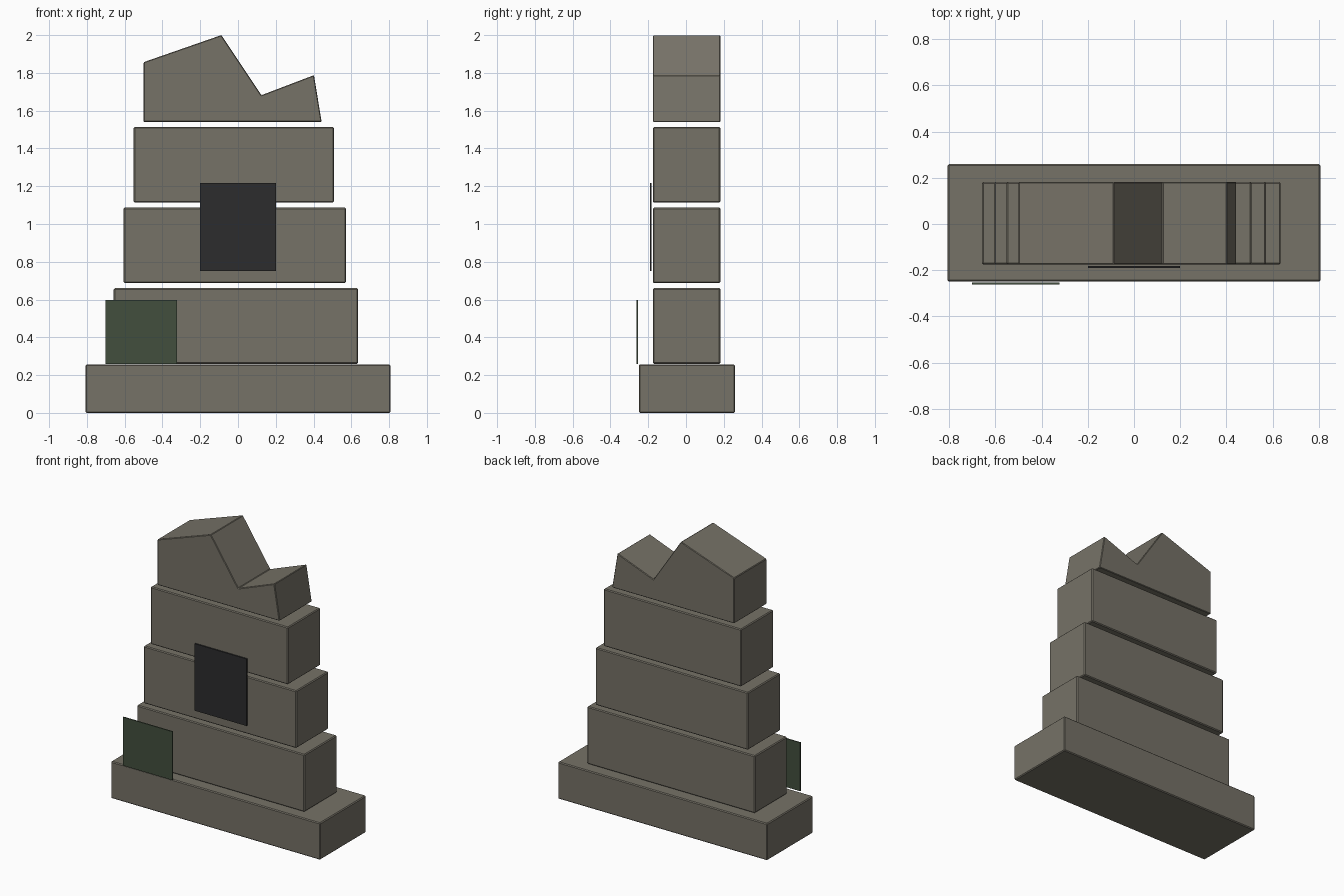
import bpy
import bmesh

if "Cube" in bpy.data.objects:
    bpy.data.objects.remove(bpy.data.objects["Cube"])


def material(name, colour):
    m = bpy.data.materials.new(name)
    m.diffuse_color = (*colour, 1)
    m.use_nodes = True
    m.node_tree.nodes["Principled BSDF"].inputs["Base Color"].default_value = m.diffuse_color
    return m


stone = material("grey_stone", (0.181, 0.168, 0.135))
dark = material("dark_slate", (0.025, 0.025, 0.026))
moss = material("moss_green", (0.055, 0.078, 0.048))


def slab(name, outline, y0, y1, mat, bevel=0.006):
    """Extrude an x-z outline from y0 to y1 and soften its edges."""
    bm = bmesh.new()
    face = bm.faces.new([bm.verts.new((x, y0, z)) for x, z in outline])
    new = bmesh.ops.extrude_face_region(bm, geom=[face])["geom"]
    bmesh.ops.translate(bm, vec=(0, y1 - y0, 0),
                        verts=[v for v in new if isinstance(v, bmesh.types.BMVert)])
    bmesh.ops.recalc_face_normals(bm, faces=bm.faces)
    mesh = bpy.data.meshes.new(name)
    bm.to_mesh(mesh)
    bm.free()
    mesh.materials.append(mat)
    obj = bpy.data.objects.new(name, mesh)
    bpy.context.collection.objects.link(obj)
    if bevel:
        mod = obj.modifiers.new("soft_edges", "BEVEL")
        mod.width = bevel
        mod.segments = 1
    return obj


def rect(x0, x1, z0, z1):
    return [(x0, z0), (x1, z0), (x1, z1), (x0, z1)]


# Plinth
slab("plinth", rect(-0.807, 0.807, 0, 0.257), -0.249, 0.259, stone)

# Stacked courses, each narrower than the last, with narrow gaps between
FRONT, BACK = -0.175, 0.182
for i in range(3):
    z = 0.26 + i * 0.4267
    slab(f"wall_course_{i + 1}",
         rect(-0.658 + i * 0.053, 0.635 - i * 0.0635, z, z + 0.4),
         FRONT, BACK, stone)

# Broken top
slab("broken_top",
     [(-0.499, 1.54), (0.443, 1.54), (0.402, 1.788),
      (0.124, 1.682), (-0.088, 2.0), (-0.499, 1.857)],
     FRONT, BACK, stone, 0.004)

# Dark panel on the front and moss plate standing on the plinth
slab("dark_panel", rect(-0.2, 0.2, 0.75, 1.217), -0.191, -0.182, dark, 0)
slab("moss_patch", rect(-0.702, -0.323, 0.26, 0.598), -0.262, -0.254, moss, 0)
